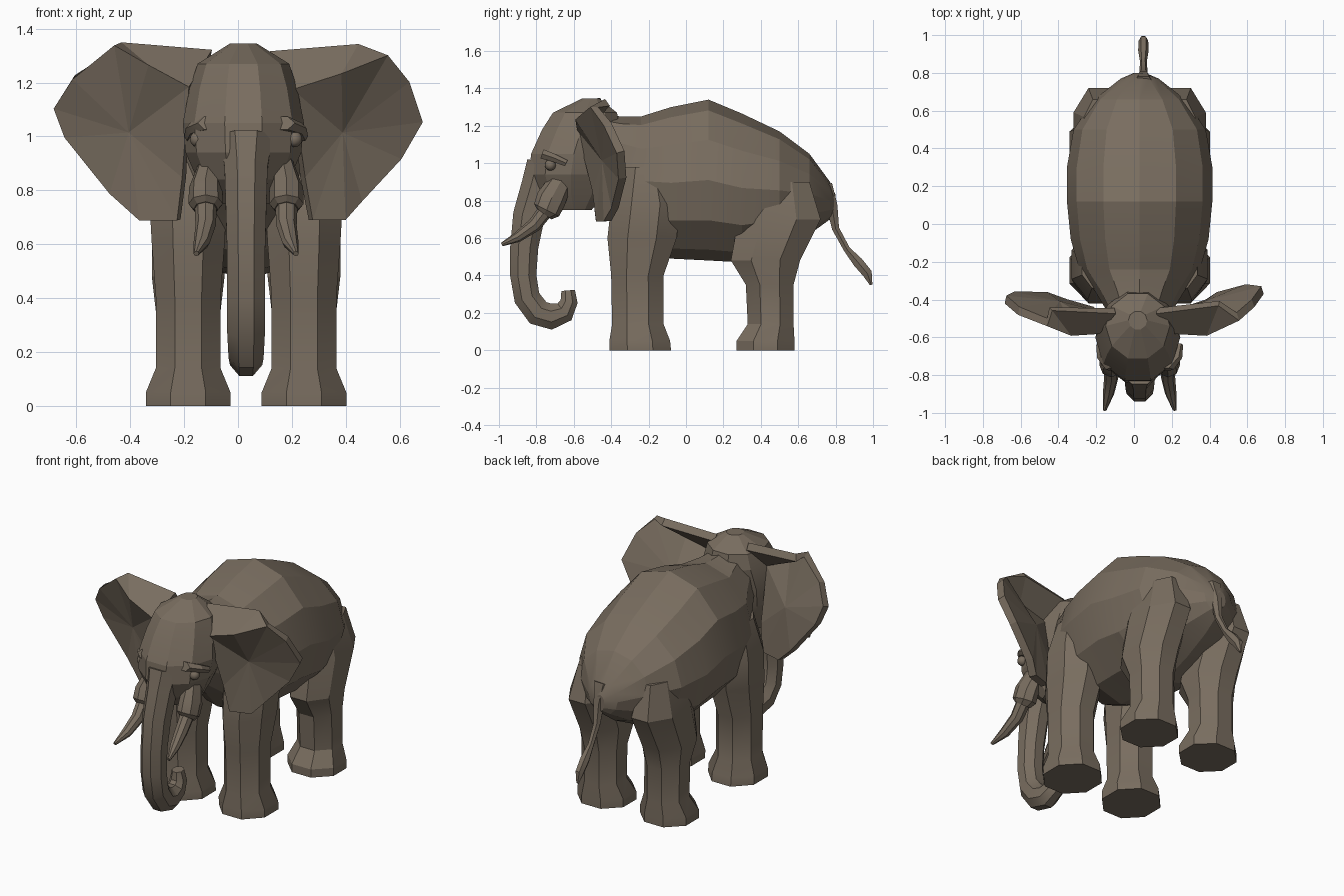
import bpy
import bmesh
from math import cos, sin, pi, radians
from mathutils import Vector

cube = bpy.data.objects.get("Cube")
if cube:
    bpy.data.objects.remove(cube, do_unlink=True)

MID = 0.03  # centre line of the body

hide = bpy.data.materials.new("grey brown hide")
hide.use_nodes = True
hide_color = (0.19, 0.153, 0.115, 1)
hide.diffuse_color = hide_color
shader = hide.node_tree.nodes["Principled BSDF"]
shader.inputs["Base Color"].default_value = hide_color
shader.inputs["Roughness"].default_value = 0.9


def finish(name, bm, smooth_angle=0):
    """Turn a bmesh into a named object with the hide material."""
    bmesh.ops.recalc_face_normals(bm, faces=bm.faces[:])
    mesh = bpy.data.meshes.new(name)
    bm.to_mesh(mesh)
    bm.free()
    mesh.materials.append(hide)
    obj = bpy.data.objects.new(name, mesh)
    bpy.context.collection.objects.link(obj)
    if smooth_angle:
        bpy.ops.object.select_all(action="DESELECT")
        obj.select_set(True)
        bpy.context.view_layer.objects.active = obj
        bpy.ops.object.shade_smooth_by_angle(angle=radians(smooth_angle))
    return obj


def loft(name, rings, sides=8, direction=None, flat_sides=False, smooth_angle=0):
    """Skin rings of (centre, half width, half depth) along a path."""
    bm = bmesh.new()
    loops = []
    shift = pi / sides if flat_sides else 0
    grow = 1 / cos(shift)
    for i, (centre, width, depth) in enumerate(rings):
        after = rings[min(i + 1, len(rings) - 1)][0]
        before = rings[max(i - 1, 0)][0]
        along = direction or (Vector(after) - Vector(before))
        across = Vector((1, 0, 0))
        up = Vector(along).cross(across).normalized()
        loop = []
        for k in range(sides):
            a = 2 * pi * k / sides + shift
            offset = across * width * cos(a) + up * depth * sin(a)
            loop.append(bm.verts.new(Vector(centre) + offset * grow))
        loops.append(loop)
    for lower, upper in zip(loops, loops[1:]):
        for k in range(sides):
            n = (k + 1) % sides
            bm.faces.new((lower[k], lower[n], upper[n], upper[k]))
    bm.faces.new(loops[0])
    bm.faces.new(loops[-1])
    return finish(name, bm, smooth_angle)


def upright(x, profile):
    """Rings stacked in height from (z, front y, back y, half width)."""
    return [((x, (f + b) / 2, z), w, (b - f) / 2) for z, f, b, w in profile]


# Body: rings along y from (y, top, bottom, half width)
body = [(-0.5, 1.27, 0.8, 0.15), (-0.35, 1.25, 0.68, 0.24),
        (-0.24, 1.25, 0.56, 0.32), (-0.08, 1.3, 0.49, 0.365),
        (0.12, 1.34, 0.48, 0.385), (0.3, 1.265, 0.47, 0.385),
        (0.5, 1.17, 0.54, 0.35), (0.66, 1.05, 0.62, 0.24),
        (0.77, 0.9, 0.7, 0.1), (0.8, 0.83, 0.73, 0.03)]
loft("body", [((MID, y, (t + b) / 2), w, (t - b) / 2) for y, t, b, w in body],
     12, (0, 1, 0), smooth_angle=15)

# Head
head = [(0.75, -0.7, -0.5, 0.12), (0.84, -0.81, -0.42, 0.17),
        (0.94, -0.85, -0.38, 0.215), (1.05, -0.84, -0.36, 0.225),
        (1.18, -0.78, -0.34, 0.2), (1.27, -0.72, -0.36, 0.17),
        (1.345, -0.56, -0.46, 0.05)]
loft("head", upright(MID - 0.01, head), 10, (0, 0, 1), smooth_angle=15)

# Trunk: curled path of (y, z, half width, half depth)
trunk = [(-0.76, 1.0, 0.1, 0.09), (-0.79, 0.88, 0.08, 0.09),
         (-0.84, 0.72, 0.075, 0.085), (-0.865, 0.55, 0.07, 0.075),
         (-0.87, 0.4, 0.07, 0.07), (-0.85, 0.28, 0.07, 0.07),
         (-0.79, 0.2, 0.065, 0.072), (-0.72, 0.18, 0.06, 0.07),
         (-0.65, 0.205, 0.05, 0.058), (-0.625, 0.26, 0.045, 0.046),
         (-0.63, 0.32, 0.032, 0.036)]
loft("trunk", [((MID, y, z), w, d) for y, z, w, d in trunk],
     8, flat_sides=True, smooth_angle=30)

# Tail with a thicker tuft
tail = [(0.74, 0.88, 0.06, 0.05), (0.78, 0.77, 0.035, 0.035),
        (0.8, 0.65, 0.022, 0.022), (0.86, 0.54, 0.018, 0.02),
        (0.92, 0.47, 0.028, 0.032), (0.97, 0.41, 0.025, 0.03),
        (0.99, 0.35, 0.008, 0.008)]
loft("tail", [((MID + 0.02, y, z), w, d) for y, z, w, d in tail],
     6, smooth_angle=30)

# Legs with flared feet
front_leg = [(0, -0.41, -0.08, 0.157), (0.05, -0.41, -0.085, 0.157),
             (0.14, -0.395, -0.12, 0.12), (0.4, -0.4, -0.12, 0.12),
             (0.6, -0.42, -0.05, 0.135), (0.78, -0.4, -0.03, 0.145),
             (0.98, -0.34, -0.1, 0.09)]
rear_leg = [(0, 0.27, 0.58, 0.157), (0.05, 0.27, 0.58, 0.157),
            (0.14, 0.33, 0.575, 0.12), (0.35, 0.32, 0.575, 0.12),
            (0.48, 0.24, 0.61, 0.135), (0.7, 0.28, 0.72, 0.135),
            (0.9, 0.34, 0.66, 0.08)]

for side, label in ((1, "left"), (-1, "right")):
    for name, profile in (("front_leg", front_leg), ("rear_leg", rear_leg)):
        loft(f"{label}_{name}", upright(MID + side * 0.215, profile), 8,
             (0, 0, 1), flat_sides=True, smooth_angle=25)

    # Tusk sheath and tusk
    x = MID + side * 0.15
    loft(f"{label}_tusk_sheath",
         [((x - side * 0.02, -0.66, 0.92), 0.04, 0.06),
          ((x, -0.72, 0.81), 0.062, 0.08),
          ((x, -0.745, 0.75), 0.064, 0.075),
          ((x, -0.76, 0.73), 0.045, 0.05)], 8, smooth_angle=25)
    loft(f"{label}_tusk",
         [((x, -0.74, 0.76), 0.042, 0.042),
          ((x, -0.81, 0.67), 0.038, 0.038),
          ((x + side * 0.015, -0.9, 0.605), 0.03, 0.028),
          ((x + side * 0.035, -0.985, 0.565), 0.01, 0.01)], 8, smooth_angle=40)

    # Eye and brow
    bm = bmesh.new()
    bmesh.ops.create_uvsphere(bm, u_segments=10, v_segments=6, radius=0.03)
    bmesh.ops.translate(bm, verts=bm.verts[:],
                        vec=(MID + side * 0.18, -0.725, 0.99))
    finish(f"{label}_eye", bm, 40)
    loft(f"{label}_brow",
         [((MID + side * 0.13, -0.77, 1.05), 0.05, 0.03),
          ((MID + side * 0.19, -0.71, 1.03), 0.035, 0.025),
          ((MID + side * 0.21, -0.64, 1.0), 0.02, 0.02)], 6, smooth_angle=25)


def ear(name, hub, fold, rim, crown):
    """Cupped ear: a fan from root over the fold and rim, and a top strip."""
    bm = bmesh.new()
    centre = bm.verts.new(hub)
    edge = [bm.verts.new(p) for p in fold + rim]
    top = [bm.verts.new(p) for p in crown]
    for a, b in zip(edge, edge[1:] + edge[:1]):
        bm.faces.new((centre, a, b))
    bm.faces.new((edge[0], edge[1], top[1], top[0]))
    bm.faces.new((edge[1], edge[2], top[1]))
    obj = finish(name, bm)
    thick = obj.modifiers.new("thickness", "SOLIDIFY")
    thick.thickness = 0.045
    thick.offset = 0


ear("left_ear", (0.38, -0.43, 1.02),
    [(0.2, -0.56, 1.17), (0.38, -0.57, 1.23), (0.55, -0.49, 1.3)],
    [(0.63, -0.42, 1.21), (0.68, -0.35, 1.06), (0.6, -0.34, 0.92),
     (0.45, -0.38, 0.76), (0.39, -0.42, 0.69), (0.27, -0.46, 0.69),
     (0.24, -0.48, 0.85)],
    [(0.12, -0.46, 1.3), (0.45, -0.42, 1.325)])
ear("right_ear", (-0.4, -0.43, 1.02),
    [(-0.18, -0.56, 1.18), (-0.33, -0.57, 1.26), (-0.46, -0.52, 1.33)],
    [(-0.61, -0.46, 1.22), (-0.68, -0.4, 1.11), (-0.64, -0.38, 1.0),
     (-0.47, -0.38, 0.79), (-0.36, -0.42, 0.69), (-0.22, -0.46, 0.69),
     (-0.2, -0.48, 0.85)],
    [(-0.1, -0.46, 1.305), (-0.44, -0.45, 1.33)])
